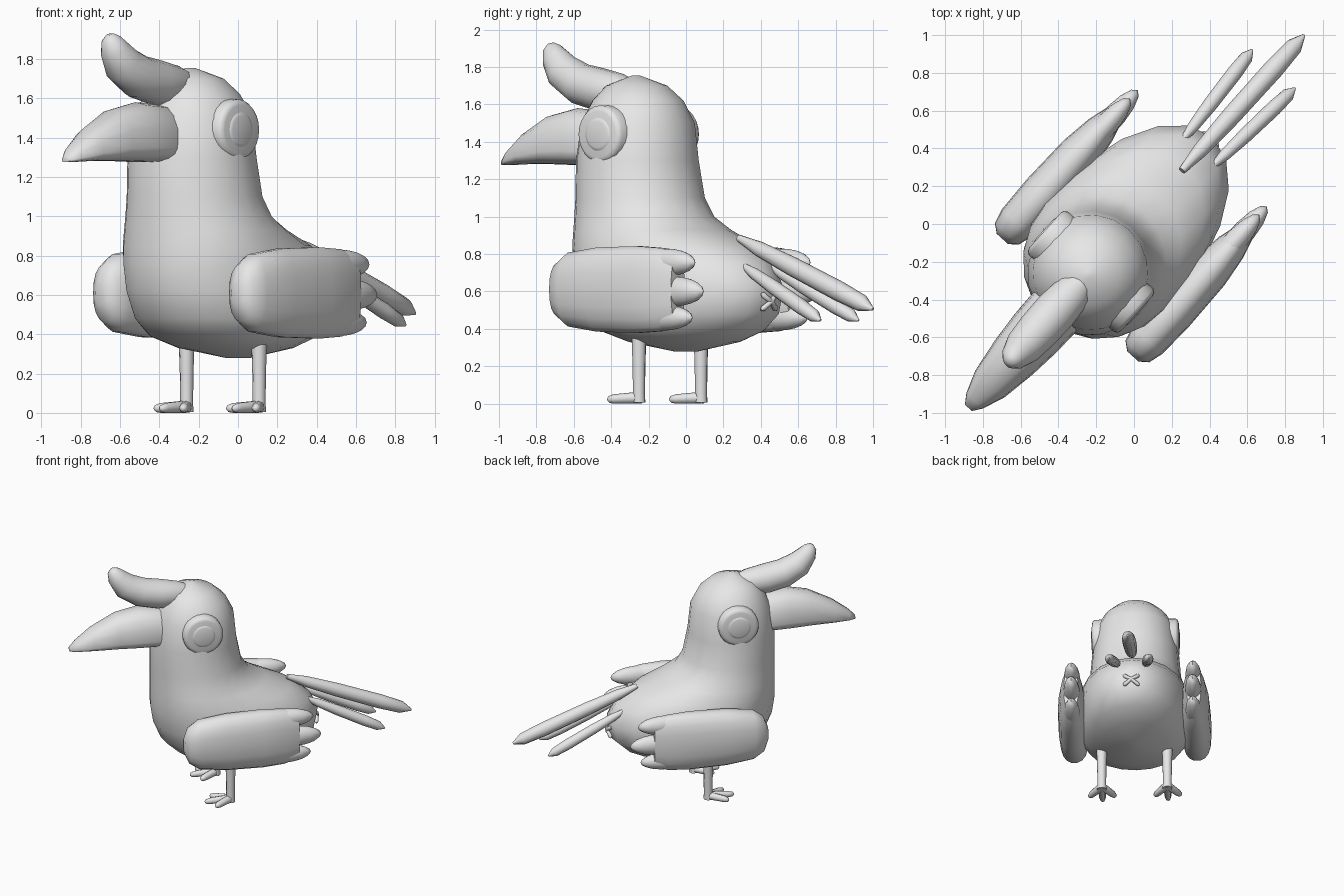
import bpy, bmesh, math
from mathutils import Vector, Matrix

cube = bpy.data.objects.get("Cube")
if cube:
    bpy.data.objects.remove(cube)

# One plain grey covers the whole bird
grey = bpy.data.materials.new("plain grey")
grey.use_nodes = True
COLOUR = (0.8, 0.8, 0.8, 1)
grey.diffuse_color = COLOUR
grey.node_tree.nodes["Principled BSDF"].inputs["Base Color"].default_value = COLOUR

# The bird is modelled facing -y, then turned about z
TURN = Matrix.Rotation(math.radians(-42), 4, 'Z')


def finish(name, bm, angle=50):
    bmesh.ops.recalc_face_normals(bm, faces=bm.faces)
    bm.transform(TURN)
    mesh = bpy.data.meshes.new(name)
    bm.to_mesh(mesh)
    bm.free()
    mesh.materials.append(grey)
    ob = bpy.data.objects.new(name, mesh)
    bpy.context.collection.objects.link(ob)
    bpy.ops.object.select_all(action='DESELECT')
    ob.select_set(True)
    bpy.context.view_layer.objects.active = ob
    bpy.ops.object.shade_smooth_by_angle(angle=math.radians(angle))
    return ob


def add_loft(bm, rings):
    loops = [[bm.verts.new(p) for p in ring] for ring in rings]
    n = len(loops[0])
    for a, b in zip(loops, loops[1:]):
        for i in range(n):
            j = (i + 1) % n
            bm.faces.new((a[i], a[j], b[j], b[i]))
    bm.faces.new(loops[0])
    bm.faces.new(loops[-1])


def add_tube(bm, points, radii, sides=10):
    pts = [Vector(p) for p in points]
    rings = []
    for i, (p, r) in enumerate(zip(pts, radii)):
        tangent = pts[min(i + 1, len(pts) - 1)] - pts[max(i - 1, 0)]
        side = tangent.cross(Vector((0, 0, 1)))
        side = side.normalized() if side.length > 1e-4 else Vector((1, 0, 0))
        up = side.cross(tangent).normalized()
        rings.append([p + r * (side * math.cos(t) + up * math.sin(t)) for t in angles(sides)])
    add_loft(bm, rings)


def angles(n):
    return [2 * math.pi * i / n for i in range(n)]


def power(v, e):
    return math.copysign(abs(v) ** e, v)


# Body, neck and head: egg-shaped slices (height, front, widest, back, half width)
SLICES = [
    (0.28, -0.08, 0.0, 0.08, 0.05), (0.33, -0.32, -0.08, 0.33, 0.26),
    (0.39, -0.50, -0.13, 0.49, 0.36), (0.48, -0.60, -0.15, 0.59, 0.41),
    (0.62, -0.66, -0.17, 0.62, 0.43), (0.75, -0.68, -0.20, 0.55, 0.43),
    (0.85, -0.68, -0.25, 0.41, 0.415), (0.93, -0.68, -0.28, 0.21, 0.39),
    (1.0, -0.68, -0.30, 0.08, 0.37), (1.1, -0.68, -0.33, 0.02, 0.345),
    (1.3, -0.68, -0.35, -0.02, 0.33), (1.5, -0.65, -0.345, -0.04, 0.305),
    (1.62, -0.59, -0.35, -0.10, 0.245), (1.70, -0.52, -0.355, -0.19, 0.165),
    (1.755, -0.38, -0.36, -0.34, 0.02)]
rings = []
for z, front, mid, back, half in SLICES:
    rings.append([(half * math.cos(t),
                   mid + math.sin(t) * (back - mid if math.sin(t) > 0 else mid - front), z)
                  for t in angles(20)])
bm = bmesh.new()
add_loft(bm, rings)
finish("body", bm, 60)

# Beak: flat underside, arched top (y, bottom, height, half width)
BEAK = [(-0.56, 1.28, 0.27, 0.14), (-0.6, 1.275, 0.29, 0.155), (-0.78, 1.275, 0.305, 0.15),
        (-0.95, 1.28, 0.265, 0.135), (-1.14, 1.28, 0.165, 0.105),
        (-1.26, 1.275, 0.08, 0.06), (-1.31, 1.275, 0.03, 0.025)]
rings = []
for y, base, h, w in BEAK:
    rings.append([(w * power(math.cos(t), 0.8), y,
                   base + h * (0.25 + power(math.sin(t), 0.85) * (0.75 if math.sin(t) > 0 else 0.25)))
                  for t in angles(16)])
bm = bmesh.new()
add_loft(bm, rings)
finish("beak", bm, 60)

# Crest: thick tuft curling up above the beak
bm = bmesh.new()
add_tube(bm, [(0, -0.37, 1.68), (0, -0.47, 1.665), (0, -0.62, 1.68), (0, -0.76, 1.71),
              (0, -0.88, 1.775), (0, -0.94, 1.85), (0, -0.965, 1.9), (0, -0.972, 1.925)],
         [0.05, 0.1, 0.115, 0.112, 0.1, 0.075, 0.05, 0.02], 14)
finish("crest", bm, 60)

# Wing slab sections (y, half height, half thickness) and feather tips (length end, height)
WING = [(-0.525, 0.06, 0.04), (-0.49, 0.145, 0.085), (-0.41, 0.2, 0.107), (-0.2, 0.228, 0.115),
        (0.08, 0.235, 0.108), (0.25, 0.225, 0.085), (0.36, 0.19, 0.055)]
FINGERS = [(0.48, 0.755, 0.075), (0.54, 0.6, 0.08), (0.46, 0.46, 0.07)]

for side, label in ((1, "left"), (-1, "right")):
    # Wing with three rounded feather ends
    bm = bmesh.new()
    add_loft(bm, [[(side * 0.465 + w * power(math.cos(t), 0.85), y,
                    0.61 + h * power(math.sin(t), 0.85)) for t in angles(18)]
                  for y, h, w in WING])
    for end, z, r in FINGERS:
        place = Matrix.Translation((side * 0.46, end - 0.22, z)) @ Matrix.Diagonal((0.062, 0.22, r, 1))
        bmesh.ops.create_uvsphere(bm, u_segments=14, v_segments=10, radius=1, matrix=place)
    finish(label + "_wing", bm, 60)

    # Eye: rounded rim with a slightly raised disc inside
    bm = bmesh.new()
    for out, r in ((0, 0.155), (0.006, 0.1)):
        steps = [(0.24, r), (0.305 + out, r), (0.322 + out, r - 0.012), (0.328 + out, r - 0.03)]
        add_loft(bm, [[(side * x, -0.34 + q * math.cos(t), 1.44 + q * math.sin(t))
                       for t in angles(24)] for x, q in steps])
    finish(label + "_eye", bm, 40)

    # Leg
    hip = Vector((side * 0.248, -0.115, 0))
    bm = bmesh.new()
    add_tube(bm, [hip + Vector((0, 0, z)) for z in (0.005, 0.05, 0.2, 0.42)],
             [0.035, 0.033, 0.035, 0.042])
    finish(label + "_leg", bm)

    # Foot: three spread toes
    bm = bmesh.new()
    for turn, length in ((-36, 0.17), (0, 0.2), (36, 0.17)):
        a = math.radians(turn)
        way = Vector((math.sin(a), -math.cos(a), 0))
        add_tube(bm, [hip + way * (length * f) + Vector((0, 0, z)) for f, z in
                      ((-0.1, 0.03), (0.2, 0.03), (0.8, 0.025), (0.95, 0.022), (1, 0.02))],
                 [0.028, 0.03, 0.025, 0.018, 0.006], 8)
    finish(label + "_foot", bm)

# Tail feathers: slim spindles with short pointed ends
FEATHERS = [("middle", (0, 0.38, 0.885), (0, 1.345, 0.505), 0.054),
            ("left", (0.105, 0.5, 0.74), (0.152, 1.105, 0.445), 0.041),
            ("right", (-0.105, 0.5, 0.74), (-0.152, 1.105, 0.445), 0.041)]
for label, start, tip, r in FEATHERS:
    bm = bmesh.new()
    start, tip = Vector(start), Vector(tip)
    add_tube(bm, [start.lerp(tip, f) for f in (0, 0.15, 0.4, 0.75, 0.92, 1)],
             [r * k for k in (0.35, 0.75, 0.95, 1, 0.85, 0.15)], 10)
    finish(label + "_tail_feather", bm)

# Small raised cross under the tail
bm = bmesh.new()
for s in (1, -1):
    add_tube(bm, [(s * f * 0.06, 0.615 - 0.02 * abs(f), 0.545 + f * 0.045)
                  for f in (-1, -0.8, 0, 0.8, 1)], [0.006, 0.016, 0.013, 0.016, 0.006], 8)
finish("rear_cross", bm)
